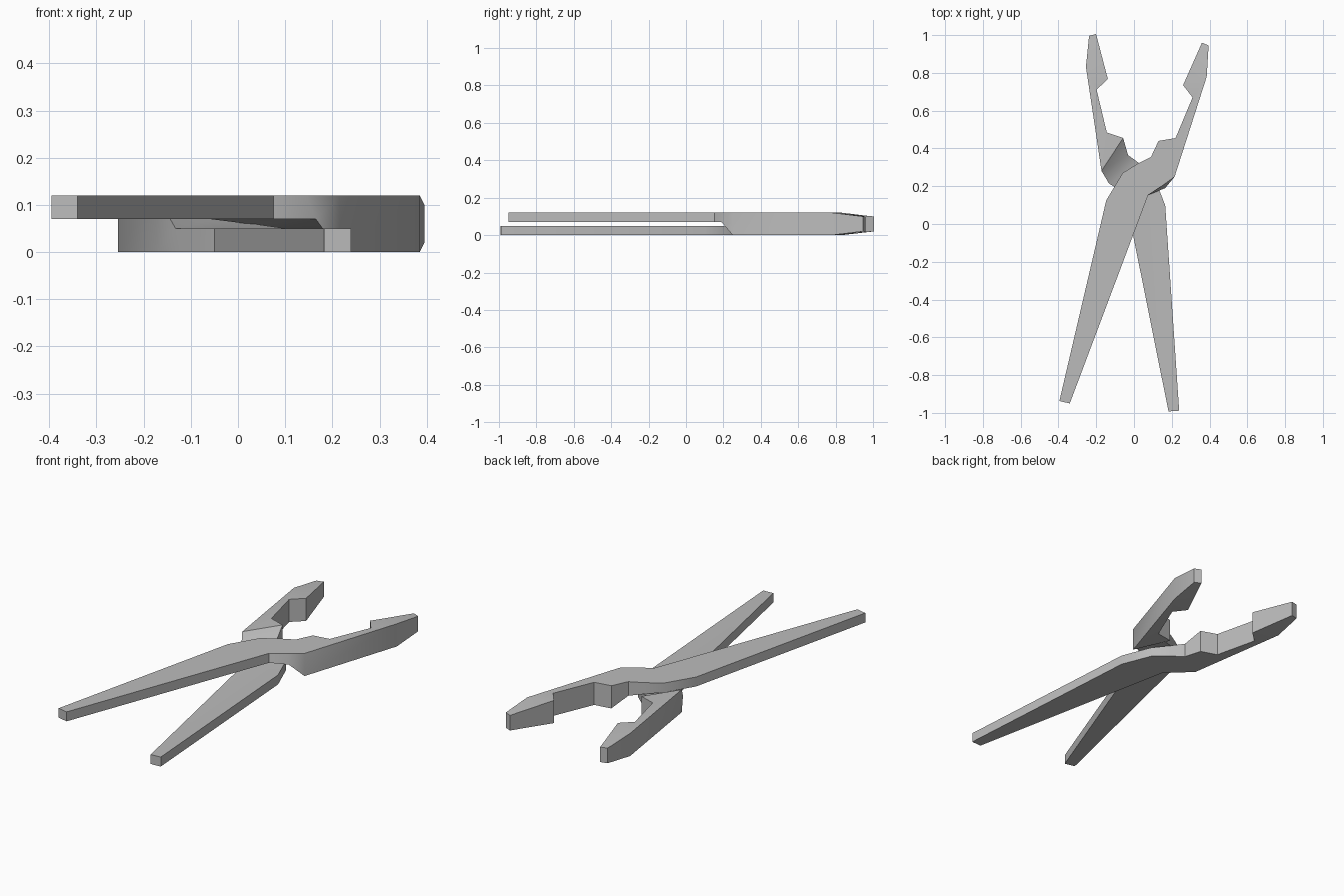
import bpy, bmesh, math
from mathutils import Matrix, Vector

if "Cube" in bpy.data.objects:
    bpy.data.objects.remove(bpy.data.objects["Cube"], do_unlink=True)

steel = bpy.data.materials.new("grey steel")
steel.use_nodes = True
colour = (0.5, 0.5, 0.5, 1)
steel.diffuse_color = colour
steel.node_tree.nodes["Principled BSDF"].inputs["Base Color"].default_value = colour

TOP, LAP = 0.12, 0.07   # full thickness, underside of the thin handle

# Outer edge points: (x, y, bottom z, top z)
handle_end = (-0.34, -0.95, LAP, TOP)
hip = (0.075, 0.153, LAP, TOP)
ramp = (0.145, 0.20, LAP, TOP)
jaw_root = (0.215, 0.25, 0, TOP)
jaw_bend = (0.385, 0.78, 0, TOP)
jaw_tip = (0.395, 0.945, 0.02, 0.10)

# Sections from handle to tip: inner edge point paired with outer edge point
sections = [
    ((-0.395, -0.937, LAP, TOP), handle_end),
    ((-0.147, 0.125, LAP, TOP), hip),
    ((-0.06, 0.27, LAP, TOP), hip),
    ((0.02, 0.32, 0.06, TOP), ramp),
    ((0.09, 0.355, 0.045, TOP), ramp),
    ((0.13, 0.44, 0, TOP), jaw_root),
    ((0.22, 0.455, 0, TOP), jaw_root),
    ((0.31, 0.67, 0, TOP), jaw_bend),
    ((0.26, 0.735, 0, TOP), jaw_bend),
    ((0.36, 0.96, 0.02, 0.10), jaw_tip),
]
# The lower corner of the ramp flares outward
flare = {ramp: (0.165, 0.19)}


def build_half(name, matrix):
    bm = bmesh.new()
    cache = {}

    def pair(p):
        if p not in cache:
            x, y = flare.get(p, p[:2])
            cache[p] = (bm.verts.new((x, y, p[2])), bm.verts.new((p[0], p[1], p[3])))
        return cache[p]

    def face(*verts):
        unique = list(dict.fromkeys(verts))
        if len(unique) > 2:
            bm.faces.new(unique)

    rings = []
    for inner, outer in sections:
        (il, ih), (ol, oh) = pair(inner), pair(outer)
        rings.append((il, ol, oh, ih))
    for a, b in zip(rings, rings[1:]):
        for i in range(4):
            j = (i + 1) % 4
            face(a[i], a[j], b[j], b[i])
    face(*rings[0])
    face(*rings[-1])
    bmesh.ops.recalc_face_normals(bm, faces=bm.faces)
    bm.transform(matrix)
    mesh = bpy.data.meshes.new(name)
    bm.to_mesh(mesh)
    bm.free()
    mesh.materials.append(steel)
    obj = bpy.data.objects.new(name, mesh)
    bpy.context.collection.objects.link(obj)
    bpy.ops.object.select_all(action="DESELECT")
    obj.select_set(True)
    bpy.context.view_layer.objects.active = obj
    bpy.ops.object.shade_smooth_by_angle(angle=math.radians(30))


# The second half is the first turned over about the closing axis
pivot = Matrix.Translation((0, 0, TOP / 2))
axis = Vector((0.0807, 0.9967, 0))
turn_over = pivot @ Matrix.Rotation(math.pi, 4, axis) @ pivot.inverted()

build_half("upper_plier_half", Matrix.Identity(4))
build_half("lower_plier_half", turn_over)
